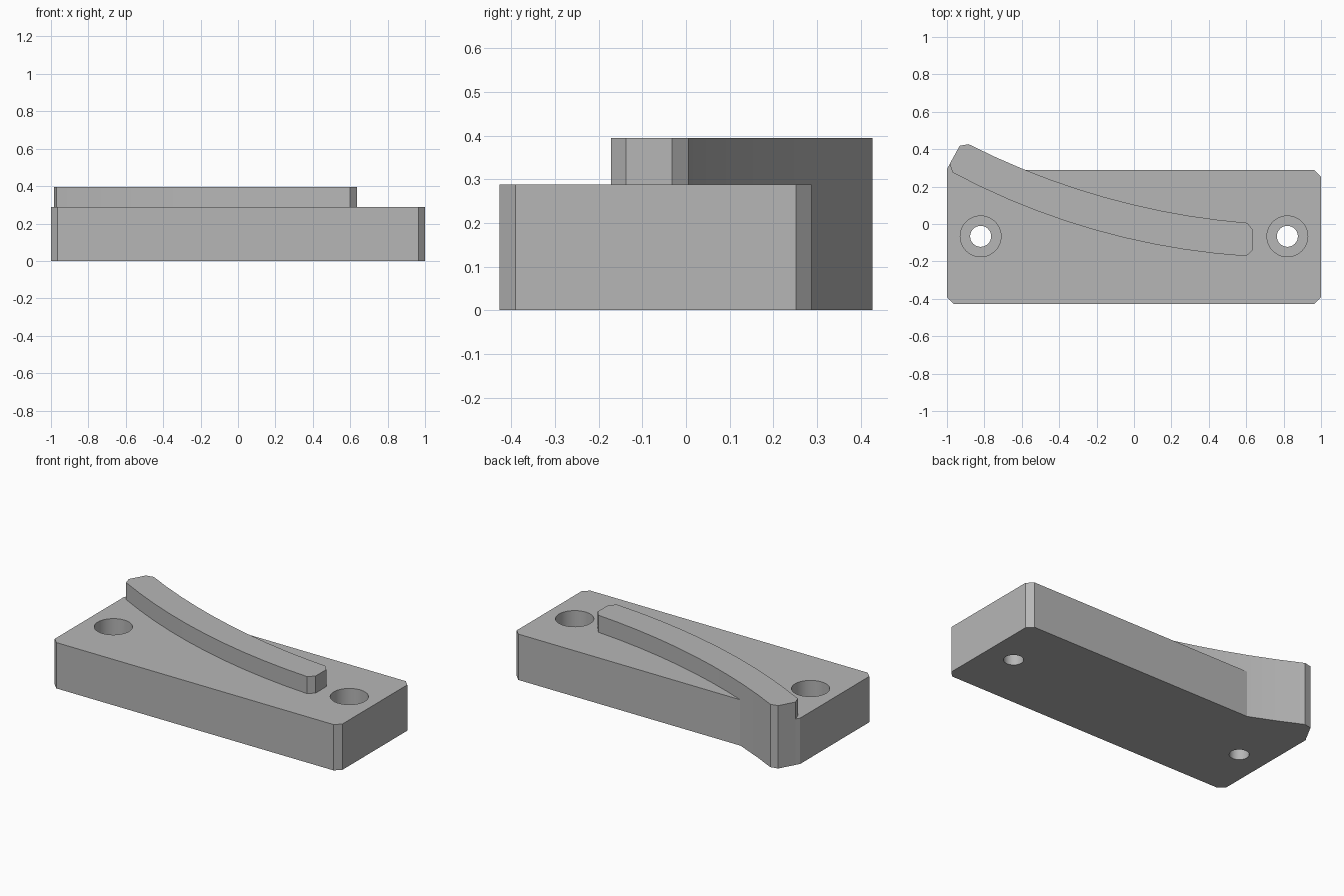
import bpy
import bmesh
import math
from mathutils import Vector

if "Cube" in bpy.data.objects:
    bpy.data.objects.remove(bpy.data.objects["Cube"], do_unlink=True)

gray = bpy.data.materials.new("plain_gray")
gray.use_nodes = True
gray.diffuse_color = (0.47, 0.47, 0.47, 1)
gray.node_tree.nodes["Principled BSDF"].inputs["Base Color"].default_value = gray.diffuse_color

BASE_TOP = 0.288
RAIL_TOP = 0.395


def add_object(name, bm):
    bmesh.ops.recalc_face_normals(bm, faces=bm.faces)
    mesh = bpy.data.meshes.new(name)
    bm.to_mesh(mesh)
    bm.free()
    mesh.materials.append(gray)
    obj = bpy.data.objects.new(name, mesh)
    bpy.context.collection.objects.link(obj)
    return obj


def prism(name, outline, height):
    """Extrude a flat outline upward from the floor."""
    bm = bmesh.new()
    face = bm.faces.new([bm.verts.new((x, y, 0)) for x, y in outline])
    top = bmesh.ops.extrude_face_region(bm, geom=[face])["geom"]
    verts = [v for v in top if isinstance(v, bmesh.types.BMVert)]
    bmesh.ops.translate(bm, verts=verts, vec=(0, 0, height))
    return add_object(name, bm)


def cylinder(name, x, y, radius, bottom, top):
    bm = bmesh.new()
    bmesh.ops.create_cone(bm, cap_ends=True, segments=48, radius1=radius,
                          radius2=radius, depth=top - bottom)
    bmesh.ops.translate(bm, verts=bm.verts, vec=(x, y, (top + bottom) / 2))
    return add_object(name, bm)


def arc(start, end, sag, steps=10):
    """Points of a circular arc that sags toward the front of its chord."""
    a, b = Vector(start), Vector(end)
    chord = b - a
    along = chord.normalized()
    out = Vector((along.y, -along.x)) * (1 if along.x > 0 else -1)
    half = chord.length / 2
    radius = (half * half + sag * sag) / (2 * sag)
    centre = (a + b) / 2 + out * (sag - radius)
    spread = math.asin(half / radius)
    points = []
    for i in range(steps + 1):
        t = spread * (2 * i / steps - 1)
        points.append(centre + (along * math.sin(t) + out * math.cos(t)) * radius)
    return [(p.x, p.y) for p in points]


def combine(target, tool, operation):
    mod = target.modifiers.new("cut", 'BOOLEAN')
    mod.operation = operation
    mod.solver = 'EXACT'
    mod.object = tool
    bpy.context.view_layer.objects.active = target
    bpy.ops.object.modifier_apply(modifier=mod.name)
    bpy.data.objects.remove(tool, do_unlink=True)


# Chamfered block, with one back corner running into the rail
c = 0.036
block = prism("mounting_block", [
    (-1, -0.427 + c), (-1 + c, -0.427), (1 - c, -0.427), (1, -0.427 + c),
    (1, 0.288 - c), (1 - c, 0.288), (-0.75, 0.288), (-0.9, 0.35),
    (-0.982, 0.325), (-1, 0.295)], BASE_TOP)

# Curved guide rail with clipped ends
front_edge = arc((-0.97, 0.275), (0.6, -0.172), 0.087)
back_edge = arc((0.605, 0.006), (-0.885, 0.427), 0.075)
rail = prism("guide_rail", front_edge + [(0.636, -0.138), (0.636, -0.032)]
             + back_edge + [(-0.932, 0.418), (-0.985, 0.322)], RAIL_TOP)
combine(block, rail, 'UNION')

# Counterbored screw holes
for x in (-0.82, 0.82):
    for radius, bottom in ((0.056, -0.1), (0.109, 0.12)):
        hole = cylinder("hole_cutter", x, -0.066, radius, bottom, 0.5)
        combine(block, hole, 'DIFFERENCE')

# Smooth curved walls, crisp edges
bpy.ops.object.select_all(action='DESELECT')
block.select_set(True)
bpy.context.view_layer.objects.active = block
bpy.ops.object.shade_smooth_by_angle(angle=math.radians(20))
